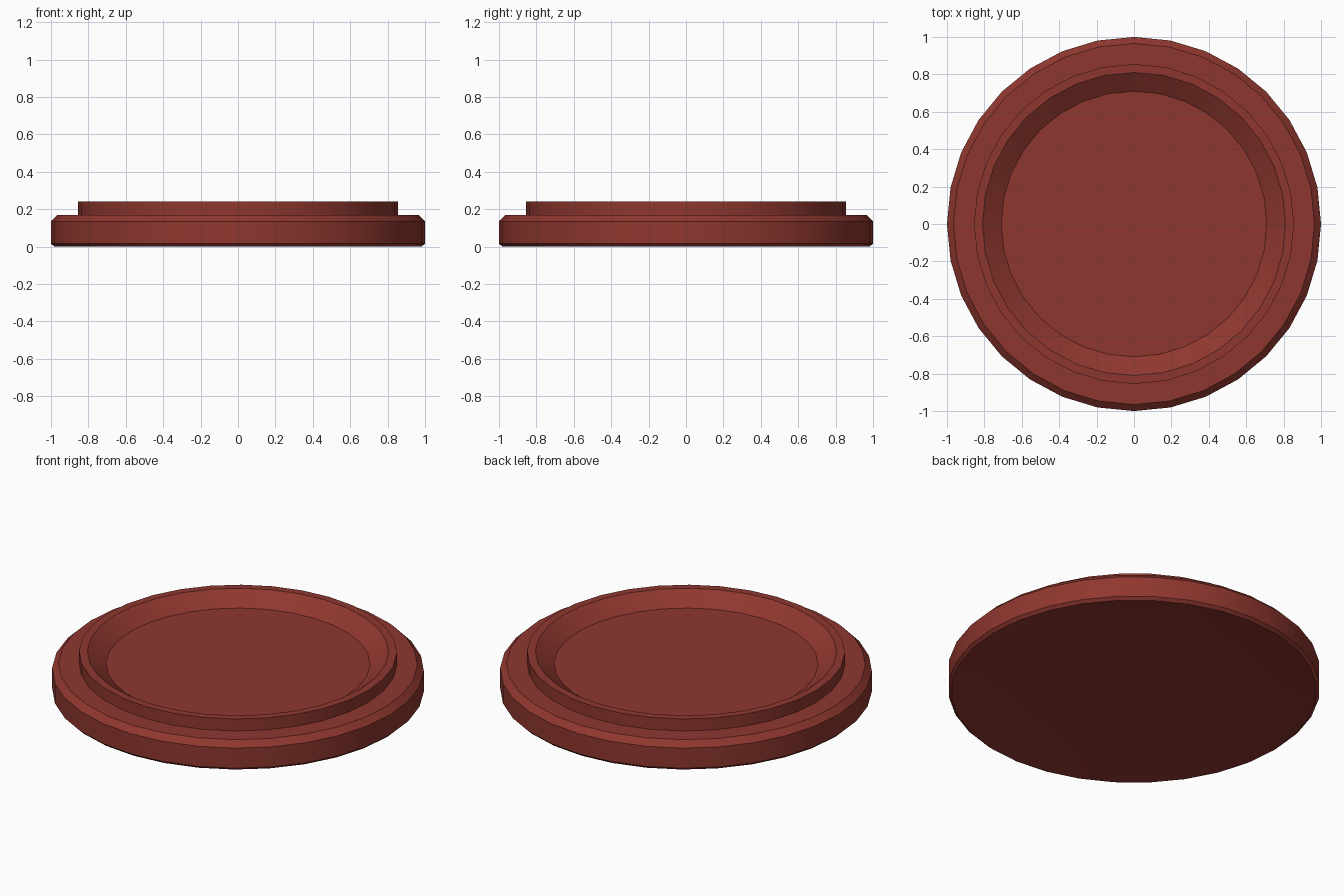
import bpy, math

if "Cube" in bpy.data.objects:
    bpy.data.objects.remove(bpy.data.objects["Cube"])

SIDES = 32
DEPTH = 0.06

# Material
red = bpy.data.materials.new("dark_red")
red.diffuse_color = (0.275, 0.038, 0.028, 1)
red.use_nodes = True
red.node_tree.nodes["Principled BSDF"].inputs["Base Color"].default_value = red.diffuse_color


def lathe(name, profile):
    """Revolve (radius, z) points around z and cap both ends."""
    verts = []
    for r, z in profile:
        for i in range(SIDES):
            a = 2 * math.pi * i / SIDES
            verts.append((r * math.cos(a), r * math.sin(a), z))
    top = (len(profile) - 1) * SIDES
    faces = [tuple(reversed(range(SIDES))), tuple(range(top, top + SIDES))]
    for k in range(len(profile) - 1):
        a, b = k * SIDES, (k + 1) * SIDES
        for i in range(SIDES):
            j = (i + 1) % SIDES
            faces.append((a + i, a + j, b + j, b + i))
    mesh = bpy.data.meshes.new(name)
    mesh.from_pydata(verts, [], faces)
    mesh.materials.append(red)
    obj = bpy.data.objects.new(name, mesh)
    bpy.context.collection.objects.link(obj)
    bpy.context.view_layer.objects.active = obj
    obj.select_set(True)
    bpy.ops.object.shade_smooth_by_angle(angle=math.radians(30))
    return obj


# Shallow hollow underside
hollow = [(0.983 * t, DEPTH * (1 - t * t)) for t in (0.1, 0.25, 0.4, 0.55, 0.7, 0.85)]

# Round lid: hollow, chamfered wall, shoulder, raised rim, sloped recess
lathe("lid", hollow + [
    (0.983, 0), (1.0, 0.016),
    (1.0, 0.135), (0.965, 0.169),
    (0.855, 0.169), (0.855, 0.24),
    (0.81, 0.24), (0.71, 0.169),
])
